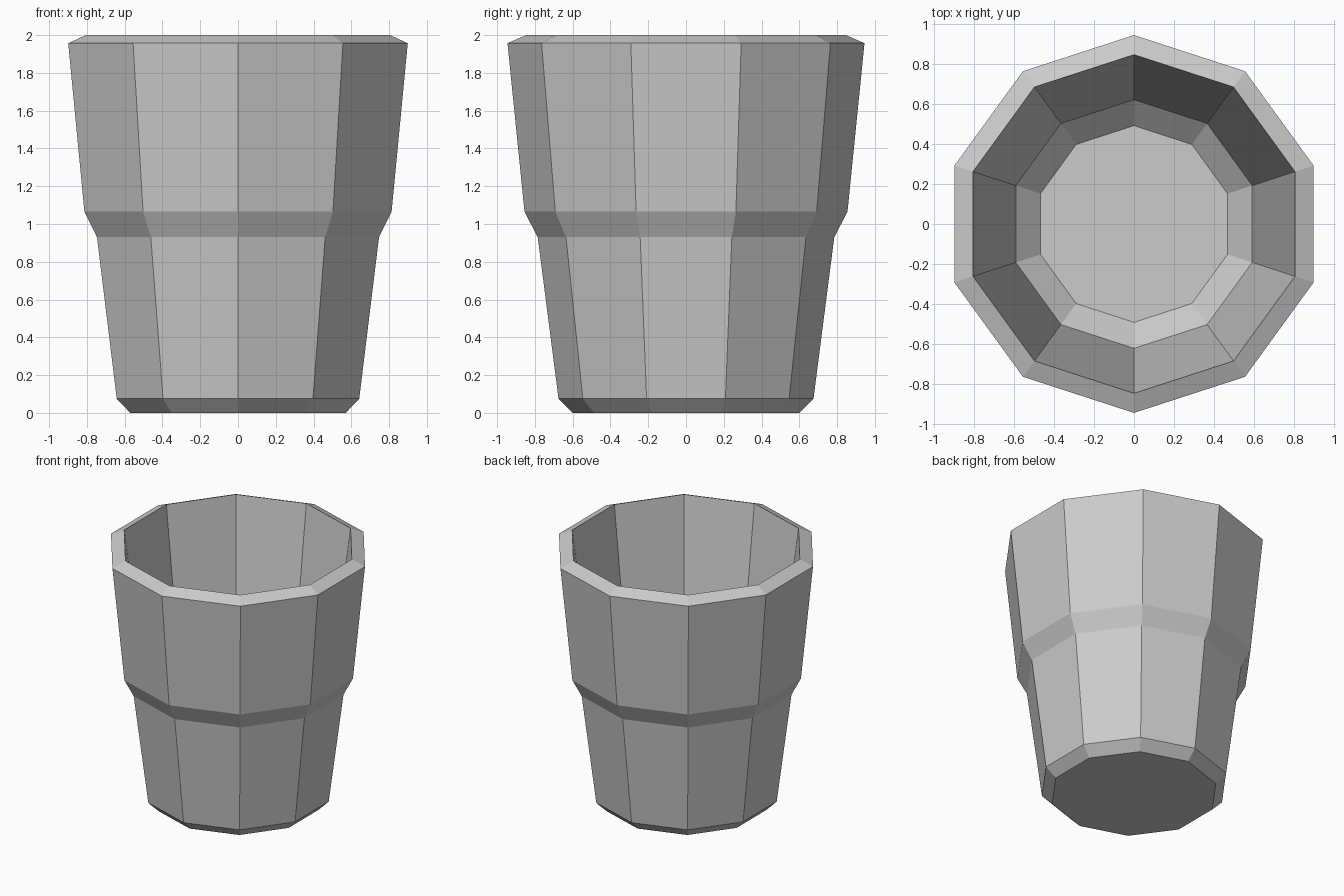
import bpy
import bmesh
from math import cos, sin, tau

SIDES = 10

# Remove the default cube
cube = bpy.data.objects.get("Cube")
if cube:
    bpy.data.objects.remove(cube, do_unlink=True)

# Single grey material
grey = bpy.data.materials.new("light_grey")
grey.use_nodes = True
colour = (0.6, 0.6, 0.6, 1)
grey.diffuse_color = colour
grey.node_tree.nodes["Principled BSDF"].inputs["Base Color"].default_value = colour

# Cup profile (radius, height): base, stepped outer wall, rim, inner wall, floor
profile = [
    (0.60, 0.0), (0.675, 0.075), (0.785, 0.93), (0.855, 1.065),
    (0.945, 1.957), (0.847, 2.0), (0.622, 0.22), (0.492, 0.1),
]


def lathe(name, points, material):
    """Turn a profile into a faceted body, closed at both ends."""
    bm = bmesh.new()
    rings = []
    for radius, height in points:
        angles = [tau * (i / SIDES - 0.25) for i in range(SIDES)]
        rings.append([bm.verts.new((radius * cos(a), radius * sin(a), height))
                      for a in angles])
    for low, high in zip(rings, rings[1:]):
        for i in range(SIDES):
            j = (i + 1) % SIDES
            bm.faces.new((low[i], low[j], high[j], high[i]))
    bm.faces.new(reversed(rings[0]))   # underside
    bm.faces.new(rings[-1])            # inside floor
    bmesh.ops.recalc_face_normals(bm, faces=bm.faces)
    mesh = bpy.data.meshes.new(name)
    bm.to_mesh(mesh)
    bm.free()
    mesh.materials.append(material)
    obj = bpy.data.objects.new(name, mesh)
    bpy.context.collection.objects.link(obj)
    return obj


lathe("drinking_cup", profile, grey)
